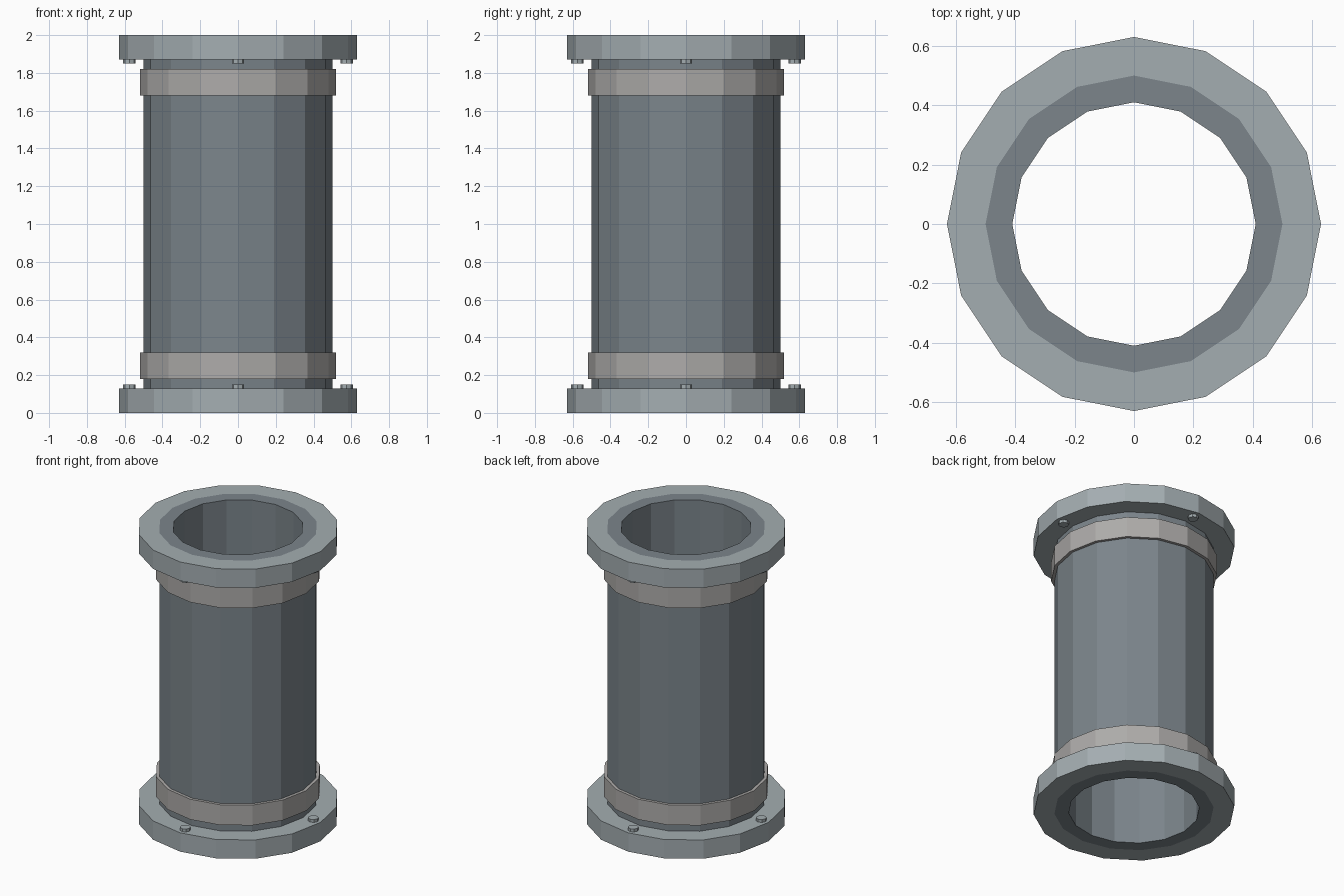
import bpy, bmesh
from math import cos, sin, pi

if "Cube" in bpy.data.objects:
    bpy.data.objects.remove(bpy.data.objects["Cube"])

SIDES = 16


def material(name, rgb):
    m = bpy.data.materials.new(name)
    m.diffuse_color = (*rgb, 1)
    m.use_nodes = True
    m.node_tree.nodes["Principled BSDF"].inputs["Base Color"].default_value = m.diffuse_color
    return m


pipe_mat = material("dark_steel", (0.20, 0.235, 0.26))
flange_mat = material("light_steel", (0.37, 0.42, 0.44))
band_mat = material("warm_grey", (0.42, 0.41, 0.40))


def add_object(name, bm, mat):
    bmesh.ops.recalc_face_normals(bm, faces=bm.faces)
    mesh = bpy.data.meshes.new(name)
    bm.to_mesh(mesh)
    bm.free()
    mesh.materials.append(mat)
    obj = bpy.data.objects.new(name, mesh)
    bpy.context.collection.objects.link(obj)
    return obj


def ring(name, r_in, r_out, z0, z1, mat):
    """Flat-faced tube with a rectangular cross-section."""
    bm = bmesh.new()
    profile = [(r_in, z0), (r_out, z0), (r_out, z1), (r_in, z1)]
    loops = [[bm.verts.new((r * cos(2 * pi * i / SIDES), r * sin(2 * pi * i / SIDES), z))
              for r, z in profile] for i in range(SIDES)]
    for i in range(SIDES):
        a, b = loops[i], loops[(i + 1) % SIDES]
        for k in range(4):
            n = (k + 1) % 4
            bm.faces.new((a[k], b[k], b[n], a[n]))
    return add_object(name, bm, mat)


def bolt(name, x, y, z0, z1):
    bm = bmesh.new()
    bmesh.ops.create_cone(bm, cap_ends=True, segments=8, radius1=0.033,
                          radius2=0.033, depth=z1 - z0)
    obj = add_object(name, bm, flange_mat)
    obj.location = (x, y, (z0 + z1) / 2)


# Main pipe, open right through
ring("pipe", 0.41, 0.50, 0, 2, pipe_mat)

# Matching flange, band and bolts at each end
for end in ("bottom", "top"):
    def span(z0, z1):
        return (z0, z1) if end == "bottom" else (2 - z1, 2 - z0)

    ring(f"{end}_flange", 0.50, 0.63, *span(0, 0.13), flange_mat)
    ring(f"{end}_band", 0.50, 0.52, *span(0.18, 0.32), band_mat)
    for i in range(4):
        a = i * pi / 2
        bolt(f"{end}_bolt_{i + 1}", 0.575 * cos(a), 0.575 * sin(a), *span(0.10, 0.15))
